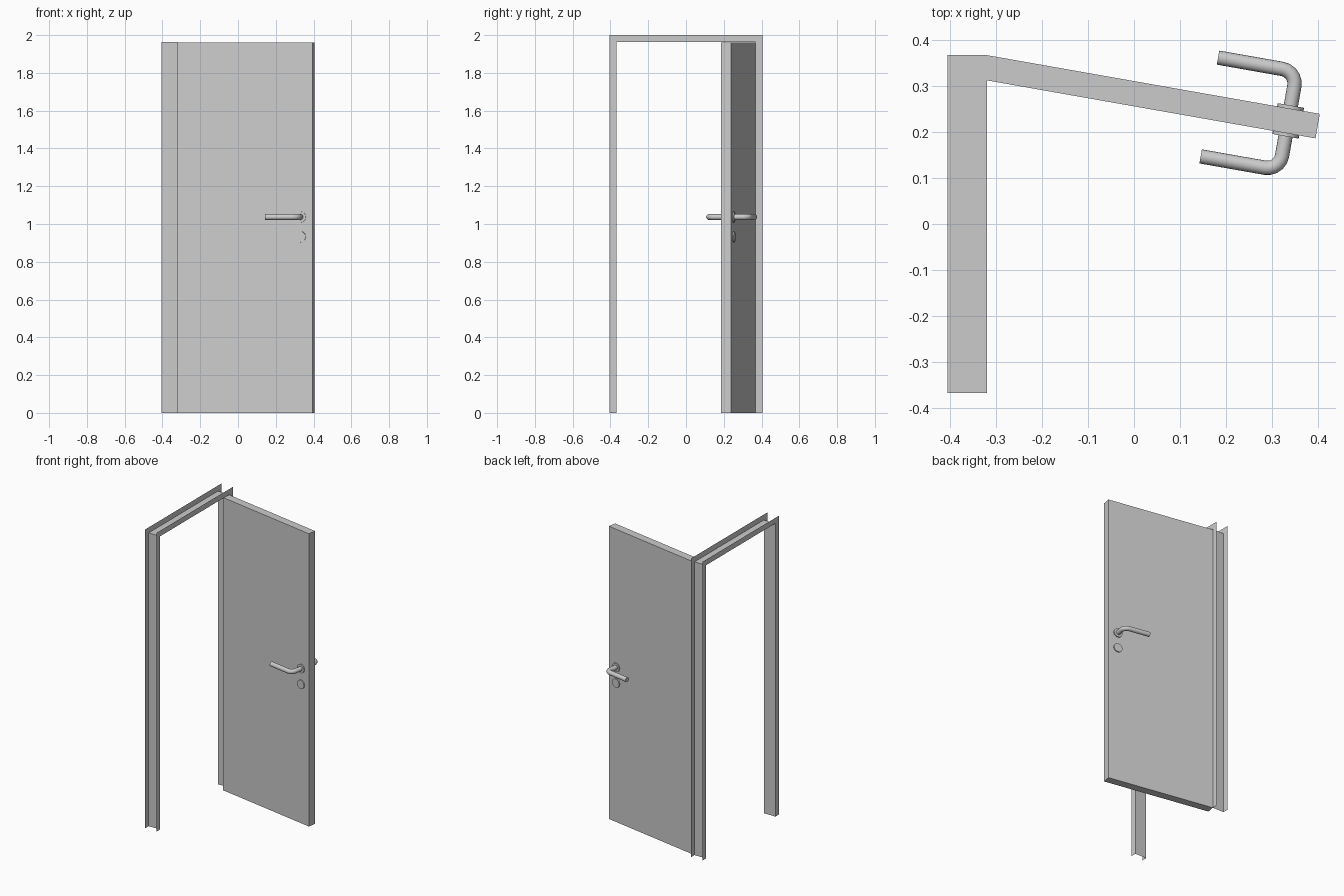
import bpy, bmesh, math
from mathutils import Matrix, Vector

if "Cube" in bpy.data.objects:
    bpy.data.objects.remove(bpy.data.objects["Cube"])

metal = bpy.data.materials.new("light_grey")
metal.diffuse_color = (0.6, 0.6, 0.6, 1)
metal.use_nodes = True
metal.node_tree.nodes["Principled BSDF"].inputs["Base Color"].default_value = metal.diffuse_color

X0, X1 = -0.405, -0.32          # frame depth
WEB, OUT = 0.367, 0.404         # inner web and outer flange half widths
ZWEB, ZOUT = 1.963, 2.0
W, T, H = 0.735, 0.054, 1.96    # door leaf

# door-local axes: x along the leaf from the hinge, y through its thickness
HINGE = Matrix.Translation((X1, WEB, 0)) @ Matrix.Rotation(math.radians(-10), 4, 'Z')


def make(name, bm, matrix=Matrix(), smooth=False):
    me = bpy.data.meshes.new(name)
    bm.to_mesh(me)
    bm.free()
    me.materials.append(metal)
    ob = bpy.data.objects.new(name, me)
    bpy.context.collection.objects.link(ob)
    ob.matrix_world = matrix
    if smooth:
        bpy.ops.object.select_all(action='DESELECT')
        ob.select_set(True)
        bpy.context.view_layer.objects.active = ob
        bpy.ops.object.shade_smooth_by_angle(angle=math.radians(40))
    return ob


# sheet metal channel frame: flange, web, flange swept round the opening
bm = bmesh.new()
profile = [(X0, OUT, ZOUT), (X0, WEB, ZWEB), (X1, WEB, ZWEB), (X1, OUT, ZOUT)]
rings = []
for side, top in ((-1, 0), (-1, 1), (1, 1), (1, 0)):
    rings.append([bm.verts.new((x, side * y, z * top)) for x, y, z in profile])
for a, b in zip(rings, rings[1:]):
    for i in range(3):
        bm.faces.new((a[i], a[i + 1], b[i + 1], b[i]))
make("door_frame", bm)

# door leaf
bm = bmesh.new()
bmesh.ops.create_cube(bm, size=1, matrix=Matrix.Translation((W / 2, -T / 2, H / 2))
                      @ Matrix.Diagonal((W, T, H, 1)))
make("door_leaf", bm, HINGE)


# round cover plates
def rosette(name, side, z):
    bm = bmesh.new()
    y = -T / 2 + side * (T / 2 + 0.003)
    bmesh.ops.create_cone(bm, cap_ends=True, segments=24, radius1=0.029, radius2=0.029,
                          depth=0.008, matrix=Matrix.Translation((0.67, y, z))
                          @ Matrix.Rotation(math.pi / 2, 4, 'X'))
    make(name, bm, HINGE, True)


# bent lever: circle swept along an L path with a rounded corner
def lever(name, side, z, r=0.0155, bend=0.032, n=16, steps=5):
    path = [((0.67, 0.027), 0)]
    for i in range(steps + 1):
        a = math.pi / 2 * i / steps
        path.append(((0.67 - bend + bend * math.cos(a),
                      0.109 - bend + bend * math.sin(a)), a))
    path.append(((0.496, 0.109), math.pi / 2))
    bm = bmesh.new()
    rings = []
    for (u, v), a in path:
        ring = []
        for k in range(n):
            t = 2 * math.pi * k / n
            d = r * math.cos(t)
            ring.append(bm.verts.new((u + d * math.cos(a),
                                      -T / 2 + side * (v + d * math.sin(a)),
                                      z + r * math.sin(t))))
        rings.append(ring)
    for a, b in zip(rings, rings[1:]):
        for k in range(n):
            j = (k + 1) % n
            bm.faces.new((a[k], a[j], b[j], b[k]))
    bm.faces.new(rings[0])
    bm.faces.new(rings[-1])
    bmesh.ops.recalc_face_normals(bm, faces=bm.faces[:])
    make(name, bm, HINGE, True)


for label, side in (("front", -1), ("back", 1)):
    rosette(label + "_handle_plate", side, 1.037)
    rosette(label + "_keyhole_plate", side, 0.932)
    lever(label + "_lever_handle", side, 1.037)
